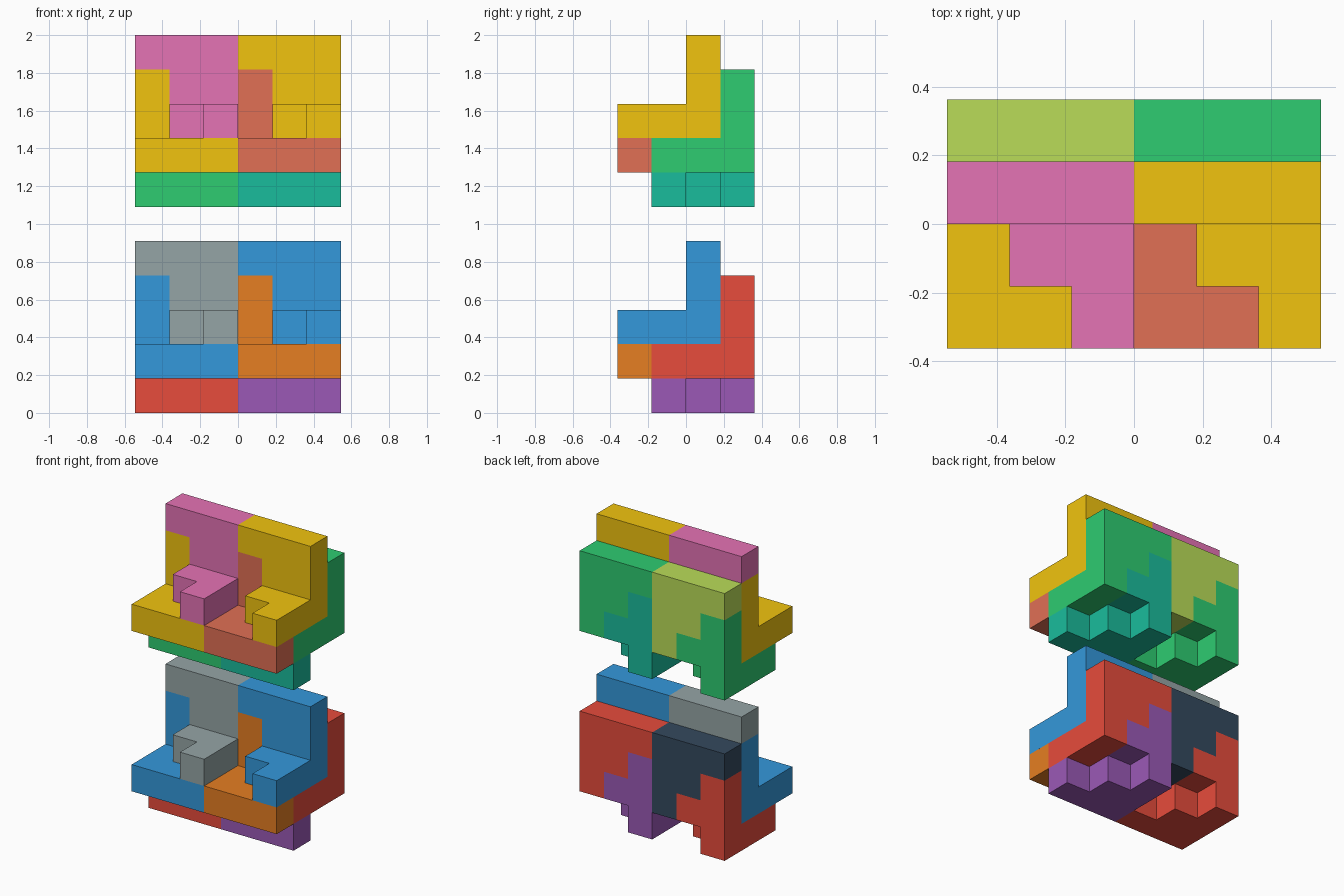
import bpy, bmesh
from mathutils import Vector

if "Cube" in bpy.data.objects:
    bpy.data.objects.remove(bpy.data.objects["Cube"])

U = 2 / 11                                        # edge of one cube cell
PATH = [(0, 0), (1, 0), (2, 0), (2, 1), (2, 2)]   # (y, z) rows of the L-shaped bend
WIDTHS = [3, 2, 1, 2, 1]                          # cells in each row


def stair(x, y, z, flipped):
    """Cells of one bent staircase piece; flipped = walked backwards, right aligned."""
    path = PATH[::-1] if flipped else PATH
    cells = set()
    for (dy, dz), w in zip(path, WIDTHS):
        for i in range(w):
            cells.add((x + (2 - i if flipped else i), y + dy, z + dz))
    return cells


def linear(hex_code):
    vals = [int(hex_code[i:i + 2], 16) / 255 for i in (0, 2, 4)]
    return [v / 12.92 if v < 0.04045 else ((v + 0.055) / 1.055) ** 2.4 for v in vals] + [1]


def build(name, cells, mat):
    """Outer skin of a group of cells, with flat regions merged."""
    bm = bmesh.new()
    for c in cells:
        for axis in range(3):
            for side in (0, 1):
                n = list(c)
                n[axis] += 2 * side - 1
                if tuple(n) in cells:
                    continue
                quad = []
                for a, b in ((0, 0), (1, 0), (1, 1), (0, 1)):
                    p = list(c)
                    p[axis] += side
                    p[(axis + 1) % 3] += a
                    p[(axis + 2) % 3] += b
                    quad.append(bm.verts.new(Vector((p[0] - 3, p[1] - 2, p[2])) * U))
                bm.faces.new(quad if side else quad[::-1])
    bmesh.ops.remove_doubles(bm, verts=bm.verts, dist=1e-4)
    bmesh.ops.dissolve_limit(bm, angle_limit=0.02, verts=bm.verts, edges=bm.edges)
    me = bpy.data.meshes.new(name)
    bm.to_mesh(me)
    bm.free()
    me.materials.append(mat)
    bpy.context.collection.objects.link(bpy.data.objects.new(name, me))


# part name, (x, y, z) start cell, flipped, colour slot
PIECES = [
    ("bottom_left", (0, 1, 0), False, 0),
    ("bottom_right", (3, 1, 0), False, 1),
    ("back_left", (0, 1, 1), True, 2),
    ("back_right", (3, 1, 1), True, 0),
    ("front_left", (0, 0, 1), False, 3),
    ("front_right", (3, 0, 1), False, 4),
    ("top_left", (0, 0, 2), True, 5),
    ("top_right", (3, 0, 2), True, 3),
]
# Two identical interlocked blocks, one above the other
BLOCKS = [
    ("lower", 0, ["e74c3c", "9b59b6", "34495e", "3498db", "e67e22", "95a5a6"]),
    ("upper", 6, ["2ecc71", "1abc9c", "badc58", "f1c40f", "e17055", "e573b5"]),
]
for block, lift, colours in BLOCKS:
    mats = []
    for i, code in enumerate(colours):
        m = bpy.data.materials.new(f"{block}_colour_{i}")
        m.diffuse_color = linear(code)
        m.use_nodes = True
        m.node_tree.nodes["Principled BSDF"].inputs["Base Color"].default_value = m.diffuse_color
        mats.append(m)
    for part, (x, y, z), flipped, slot in PIECES:
        build(f"{block}_{part}_stair", stair(x, y, z + lift, flipped), mats[slot])
